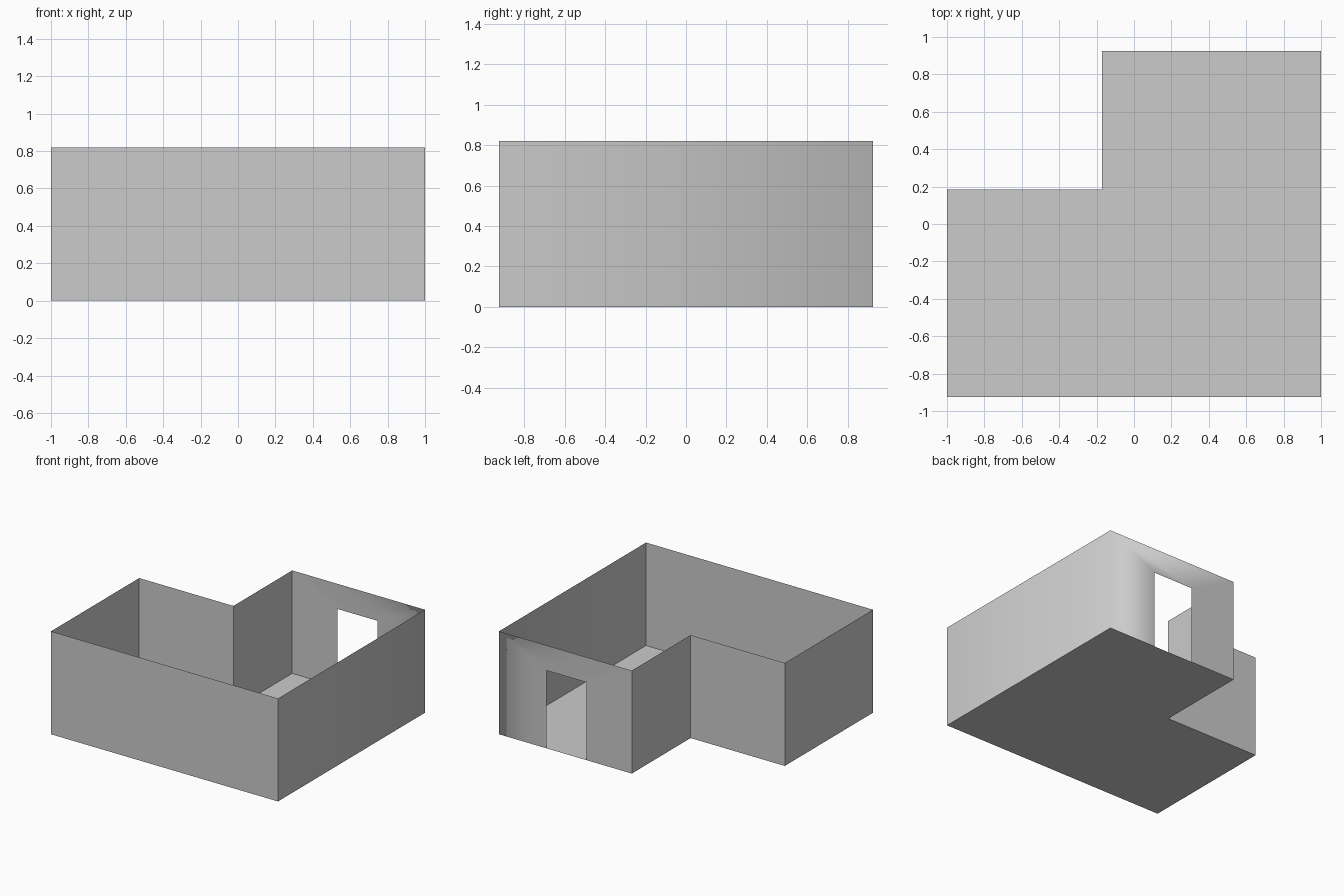
import bpy, bmesh

if "Cube" in bpy.data.objects:
    bpy.data.objects.remove(bpy.data.objects["Cube"])

H = 0.82                       # wall height
DOOR_L, DOOR_R, DOOR_H = 0.23, 0.58, 0.62
plan = [(-1, -0.925), (1, -0.925), (1, 0.925),
        (-0.17, 0.925), (-0.17, 0.185), (-1, 0.185)]

bm = bmesh.new()
base = [bm.verts.new((x, y, 0)) for x, y in plan]
top = [bm.verts.new((x, y, H)) for x, y in plan]

# doorway outline in the back wall, down to the floor
door = [bm.verts.new((x, 0.925, z)) for x, z in
        [(DOOR_R, 0), (DOOR_R, DOOR_H), (DOOR_L, DOOR_H), (DOOR_L, 0)]]

# thin walls, one face per side of the plan
for i in range(len(plan)):
    j = (i + 1) % len(plan)
    opening = door if i == 2 else []
    bm.faces.new([base[i], *opening, base[j], top[j], top[i]])

# floor, facing down
floor_loop = base[:3] + [door[0], door[3]] + base[3:]
bm.faces.new(floor_loop[::-1])

# every edge is sharp except the softened back right corner
for f in bm.faces:
    f.smooth = True
for e in bm.edges:
    e.smooth = set(e.verts) == {base[2], top[2]}

mesh = bpy.data.meshes.new("room_shell")
bm.to_mesh(mesh)
bm.free()
room = bpy.data.objects.new("room_shell", mesh)
bpy.context.collection.objects.link(room)

# area weighted shading at the softened corner
wn = room.modifiers.new("corner_shading", 'WEIGHTED_NORMAL')
wn.keep_sharp = True
